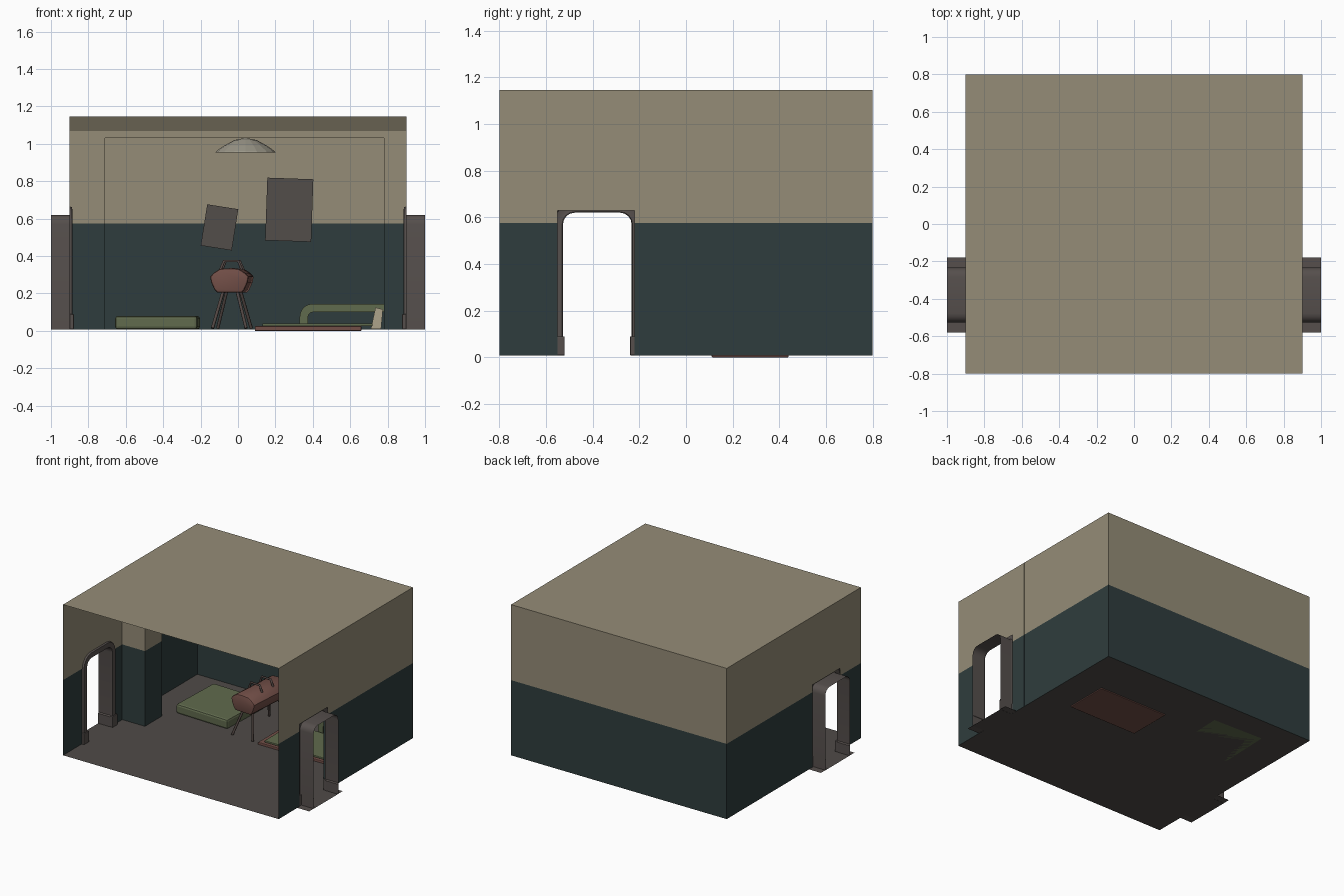
import bpy, bmesh
from math import sin, cos, pi, radians
from mathutils import Matrix

cube = bpy.data.objects.get("Cube")
if cube:
    bpy.data.objects.remove(cube, do_unlink=True)


def material(name, r, g, b):
    m = bpy.data.materials.new(name)
    m.use_nodes = True
    m.diffuse_color = (r, g, b, 1)
    m.node_tree.nodes["Principled BSDF"].inputs["Base Color"].default_value = (r, g, b, 1)
    return m


BEIGE = material("beige_paint", .30, .265, .185)
TEAL = material("dark_teal_paint", .028, .046, .047)
FLOOR = material("floor_grey", .078, .070, .064)
FRAME = material("frame_grey", .092, .078, .073)
BOARD = material("board_grey", .085, .075, .068)
GREEN = material("mat_green", .118, .145, .075)
BRICK = material("brick_leather", .17, .078, .064)
LEG = material("leg_brown_grey", .085, .062, .056)
CREAM = material("cream", .42, .37, .26)
LAMP = material("lamp_shade", .33, .31, .25)

GROUND, SPLIT, TOP = .008, .575, 1.145   # floor, paint line, ceiling
DOOR_Y, DOOR_HALF, DOOR_TOP = -.38, .147, .62


def finish(name, bm, *mats, smooth=False, normals=True):
    if normals:
        bmesh.ops.recalc_face_normals(bm, faces=bm.faces)
    me = bpy.data.meshes.new(name)
    bm.to_mesh(me)
    bm.free()
    ob = bpy.data.objects.new(name, me)
    bpy.context.collection.objects.link(ob)
    for m in mats:
        me.materials.append(m)
    if smooth:
        bpy.ops.object.select_all(action='DESELECT')
        ob.select_set(True)
        bpy.context.view_layer.objects.active = ob
        bpy.ops.object.shade_smooth_by_angle(angle=radians(35))
    return ob


def sheet(name, rows, *mats, smooth=False, skip=(), paint=False):
    """Grid of quads through rows of points; paint gives the upper quads slot 1."""
    bm = bmesh.new()
    grid = [[bm.verts.new(p) for p in row] for row in rows]
    for i in range(len(grid) - 1):
        for j in range(len(grid[0]) - 1):
            if (i, j) not in skip:
                f = bm.faces.new((grid[i][j], grid[i][j + 1], grid[i + 1][j + 1], grid[i + 1][j]))
                if paint and f.calc_center_median().z > SPLIT:
                    f.material_index = 1
    return finish(name, bm, *mats, smooth=smooth)


def box(name, x, y, z, mat, bevel=0, turn=(0, 'Z')):
    """Box from ranges, turned about its own centre."""
    bm = bmesh.new()
    size = [b - a for a, b in (x, y, z)]
    bmesh.ops.create_cube(bm, size=1, matrix=Matrix.Diagonal((*size, 1)))
    if bevel:
        bmesh.ops.bevel(bm, geom=bm.edges[:], offset=bevel, segments=2, affect='EDGES', profile=.5)
    ob = finish(name, bm, mat)
    ob.matrix_world = Matrix.Translation([(a + b) / 2 for a, b in (x, y, z)]) @ \
        Matrix.Rotation(radians(turn[0]), 4, turn[1])
    return ob


def extrude_y(name, profile, y0, y1, mat, smooth=False, bevel=0):
    bm = bmesh.new()
    f = bm.faces.new([bm.verts.new((x, y0, z)) for x, z in profile])
    r = bmesh.ops.extrude_face_region(bm, geom=[f])
    bmesh.ops.translate(bm, vec=(0, y1 - y0, 0),
                        verts=[v for v in r["geom"] if isinstance(v, bmesh.types.BMVert)])
    if bevel:
        ends = [e for e in bm.edges if abs(e.verts[0].co.y - e.verts[1].co.y) < 1e-5]
        bmesh.ops.bevel(bm, geom=ends, offset=bevel, segments=2, affect='EDGES', profile=.5)
    return finish(name, bm, mat, smooth=smooth)


def tube(name, points, radius, mat):
    cu = bpy.data.curves.new(name, 'CURVE')
    cu.dimensions = '3D'
    cu.bevel_depth, cu.bevel_resolution, cu.use_fill_caps = radius, 1, True
    sp = cu.splines.new('POLY')
    sp.points.add(len(points) - 1)
    for p, co in zip(sp.points, points):
        p.co = (*co, 1)
    ob = bpy.data.objects.new(name, cu)
    bpy.context.collection.objects.link(ob)
    cu.materials.append(mat)
    return ob


def arch(x, grow):
    """Door outline with rounded upper corners, enlarged by grow."""
    r, w, t = .05 + grow, DOOR_HALF + grow, DOOR_TOP + grow
    half = [(w, GROUND)] + [(w - r + r * cos(a), t - r + r * sin(a))
                            for a in [k * pi / 8 for k in range(5)]]
    pts = half + [(-u, z) for u, z in reversed(half)]
    return [(x, DOOR_Y + u, z) for u, z in pts]


# Room shell
sheet("floor", [[(x, y, GROUND) for x in (-.9, .9)] for y in (-.8, .8)], FLOOR)
sheet("ceiling", [[(x, y, TOP) for x in (-.9, .9)] for y in (-.8, .8)], BEIGE)
sheet("back_wall", [[(x, .8, z) for x in (-.9, .9)] for z in (GROUND, SPLIT, TOP)],
      TEAL, BEIGE, paint=True)

for side, s in (("left", 1), ("right", -1)):
    # Side wall with a rectangular door hole
    sheet(side + "_wall", [[(s * .9, y, z) for y in (-.8, -.55, -.22, .8)]
                           for z in (GROUND, SPLIT, .63, TOP)],
          TEAL, BEIGE, skip=((0, 1), (1, 1)), paint=True)
    # Pillar with painted lower half
    inner = .78 if s > 0 else -.71
    ring = ((s * .902, -.095), (inner, -.095), (inner, .108), (s * .902, .108))
    sheet(side + "_pillar", [[(x, y, z) for x, y in ring] for z in (GROUND, SPLIT, TOP)],
          TEAL, BEIGE, paint=True)
    # Door tunnel, its floor and the moulded trim inside the room
    sheet(side + "_door_tunnel", [arch(s * .9, 0), arch(s, 0)], FRAME, smooth=True)
    sheet(side + "_door_floor", [[(s * x, DOOR_Y + u, GROUND) for x in (.9, 1)]
                                 for u in (-.147, .147)], FLOOR)
    sheet(side + "_door_trim",
          [arch(s * x, g) for x, g in ((.9, 0), (.888, .004), (.884, .022), (.888, .041), (.9, .045))],
          FRAME, smooth=True)
    for end, d in (("front", -1), ("rear", 1)):
        ys = sorted((DOOR_Y + d * .14, DOOR_Y + d * .2))
        box(f"{side}_{end}_trim_foot", sorted((s * .878, s * .899)), ys, (GROUND, .09), FRAME, .004)
        foot = ((.2, .009), (.14, .009), (.14, .084), (.147, .092))
        sheet(f"{side}_{end}_tunnel_foot",
              [[(s * x, DOOR_Y + d * u, z) for u, z in foot] for x in (.9, 1)], FRAME)

# Ceiling beam with a sloping upper part
sheet("ceiling_beam", [[(x, y, z) for y, z in
                        ((-.14, TOP), (-.095, 1.07), (-.095, 1.03), (.108, 1.03), (.108, 1.07), (.15, TOP))]
                       for x in (-.9, .9)], BEIGE)

# Hanging lamp: shallow spun dome
dome = ((.16, .955), (.155, .962), (.115, .99), (.06, 1.02), (.012, 1.03))
sheet("lamp_shade", [[(.04 + r * cos(k * pi / 8), r * sin(k * pi / 8), z) for k in range(17)]
                     for r, z in dome], LAMP)

# Crooked boards on the back wall
box("small_board", (-.183, -.015), (.785, .797), (.442, .665), BOARD, turn=(9, 'Y'))
box("large_board", (.151, .397), (.785, .797), (.48, .815), BOARD, turn=(2, 'Y'))

# Thick floor mat
box("thick_mat", (-.65, -.21), (.19, .62), (GROUND, .08), GREEN, .015, turn=(-2, 'Z'))

# Vaulting horse: padded body, splayed legs, two grips
half = [(0, .335), (.05, .332), (.085, .31), (.103, .29), (.098, .26), (.08, .22), (.065, .205)]
CX = -.034
body = [(CX + u, z) for u, z in half] + [(CX - u, z) for u, z in reversed(half[1:])]
horse = [extrude_y("horse_body", body, .12, .52, BRICK, smooth=True, bevel=.012)]
for y, foot in ((.19, .12), (.45, .52)):
    for s in (-1, 1):
        horse.append(tube("horse_leg", [(CX + s * .035, y, .22), (CX + s * .09, foot, .014)], .009, LEG))
for y in (.26, .38):
    horse.append(tube("horse_grip", [(CX + u, y, z) for u, z in
                                     ((-.058, .325), (-.038, .373), (.038, .373), (.058, .325))], .008, LEG))
pivot = Matrix.Translation((CX, .3, 0))
for ob in horse:
    ob.matrix_world = pivot @ Matrix.Rotation(radians(-4), 4, 'Z') @ pivot.inverted()

# Low board with a green pad on it
box("low_board", (.09, .66), (.11, .44), (0, .025), BRICK, .004)
box("thin_pad", (.13, .72), (.13, .46), (.026, .04), GREEN, .004)

# Mat bent over against the wall, and a leaning cream panel


def quarter(cx, cz, r):
    return [(cx - r * cos(k * pi / 10), cz + r * sin(k * pi / 10)) for k in range(6)]


bent = [(.33, .012)] + quarter(.4, .075, .07) + [(.87, .145), (.87, .1)] + \
    quarter(.4, .075, .025)[::-1] + [(.375, .012)]
extrude_y("bent_mat", bent, .48, .75, GREEN, smooth=True)
extrude_y("leaning_panel", [(.71, .01), (.735, .125), (.775, .115), (.765, .01)], .47, .479, CREAM)
